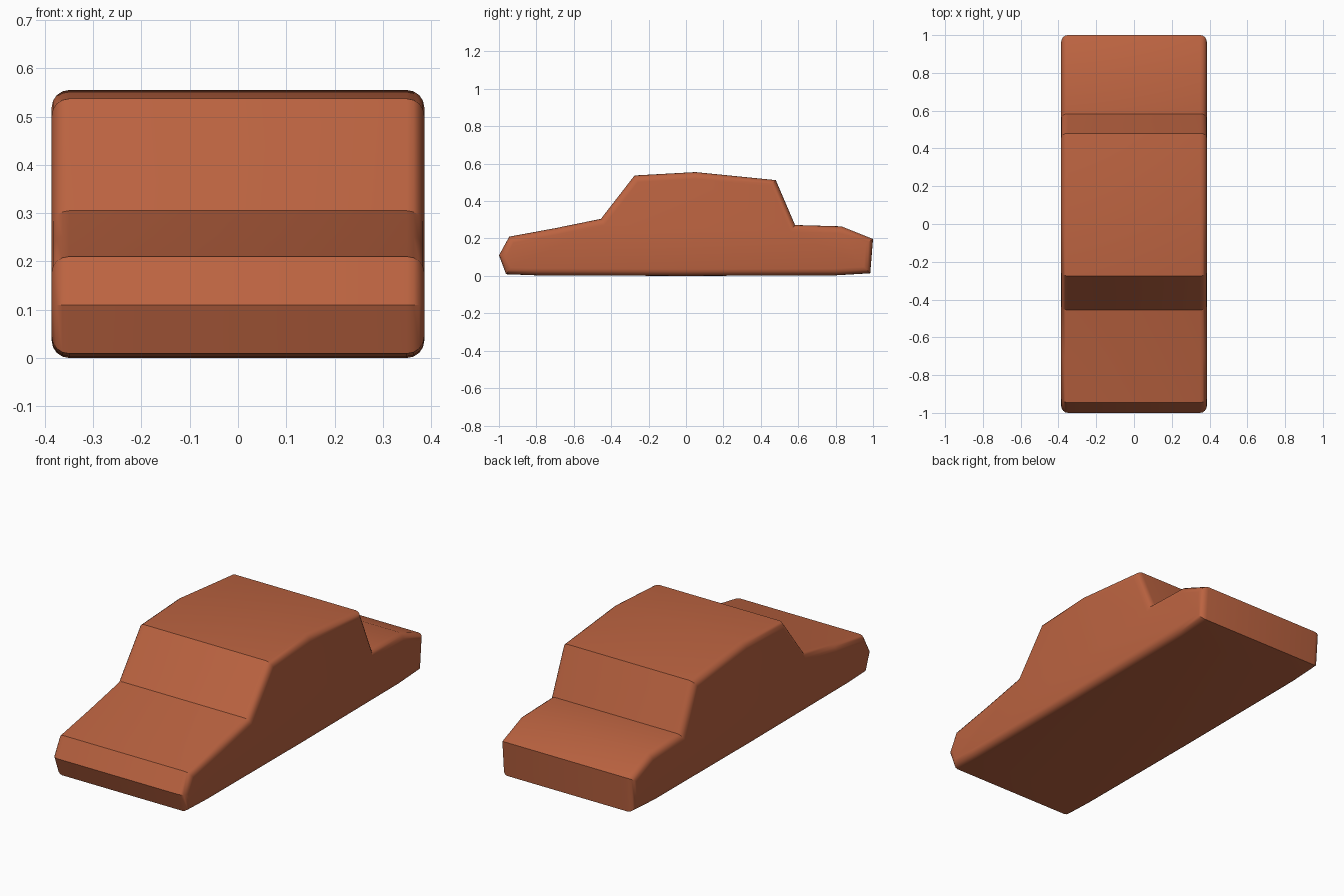
import bpy, bmesh, math

if "Cube" in bpy.data.objects:
    bpy.data.objects.remove(bpy.data.objects["Cube"])

HALF_WIDTH = 0.386
ROUND = 0.036

# Side outline of the car body as (y, z), from the nose over the roof to the tail
outline = [
    (-1.0, 0.11), (-0.945, 0.21), (-0.70, 0.255), (-0.455, 0.305),
    (-0.275, 0.537), (0.05, 0.555), (0.48, 0.512), (0.583, 0.272),
    (0.83, 0.265), (1.0, 0.197), (0.985, 0.014), (0.80, 0.003),
    (0.0, 0.0), (-0.80, 0.003), (-0.962, 0.009),
]

# Extrude the outline across the width
bm = bmesh.new()
side = bm.faces.new([bm.verts.new((-HALF_WIDTH, y, z)) for y, z in outline])
ext = bmesh.ops.extrude_face_region(bm, geom=[side], use_keep_orig=True)
moved = [v for v in ext["geom"] if isinstance(v, bmesh.types.BMVert)]
bmesh.ops.translate(bm, verts=moved, vec=(2 * HALF_WIDTH, 0, 0))
bmesh.ops.recalc_face_normals(bm, faces=bm.faces)

# Round the rims of both side faces
rims = [e for e in bm.edges if abs(e.verts[0].co.x - e.verts[1].co.x) < 1e-5]
bmesh.ops.bevel(bm, geom=rims, offset=ROUND, offset_type='OFFSET',
                segments=4, profile=0.5, affect='EDGES')
bmesh.ops.recalc_face_normals(bm, faces=bm.faces)

mesh = bpy.data.meshes.new("car_body")
bm.to_mesh(mesh)
bm.free()
body = bpy.data.objects.new("car_body", mesh)
bpy.context.collection.objects.link(body)

# Terracotta paint
paint = bpy.data.materials.new("terracotta")
paint.diffuse_color = (0.50, 0.125, 0.052, 1)
paint.use_nodes = True
paint.node_tree.nodes["Principled BSDF"].inputs["Base Color"].default_value = paint.diffuse_color
mesh.materials.append(paint)

# Smooth rounded rims, sharp creases
bpy.context.view_layer.objects.active = body
body.select_set(True)
bpy.ops.object.shade_smooth_by_angle(angle=math.radians(30))
